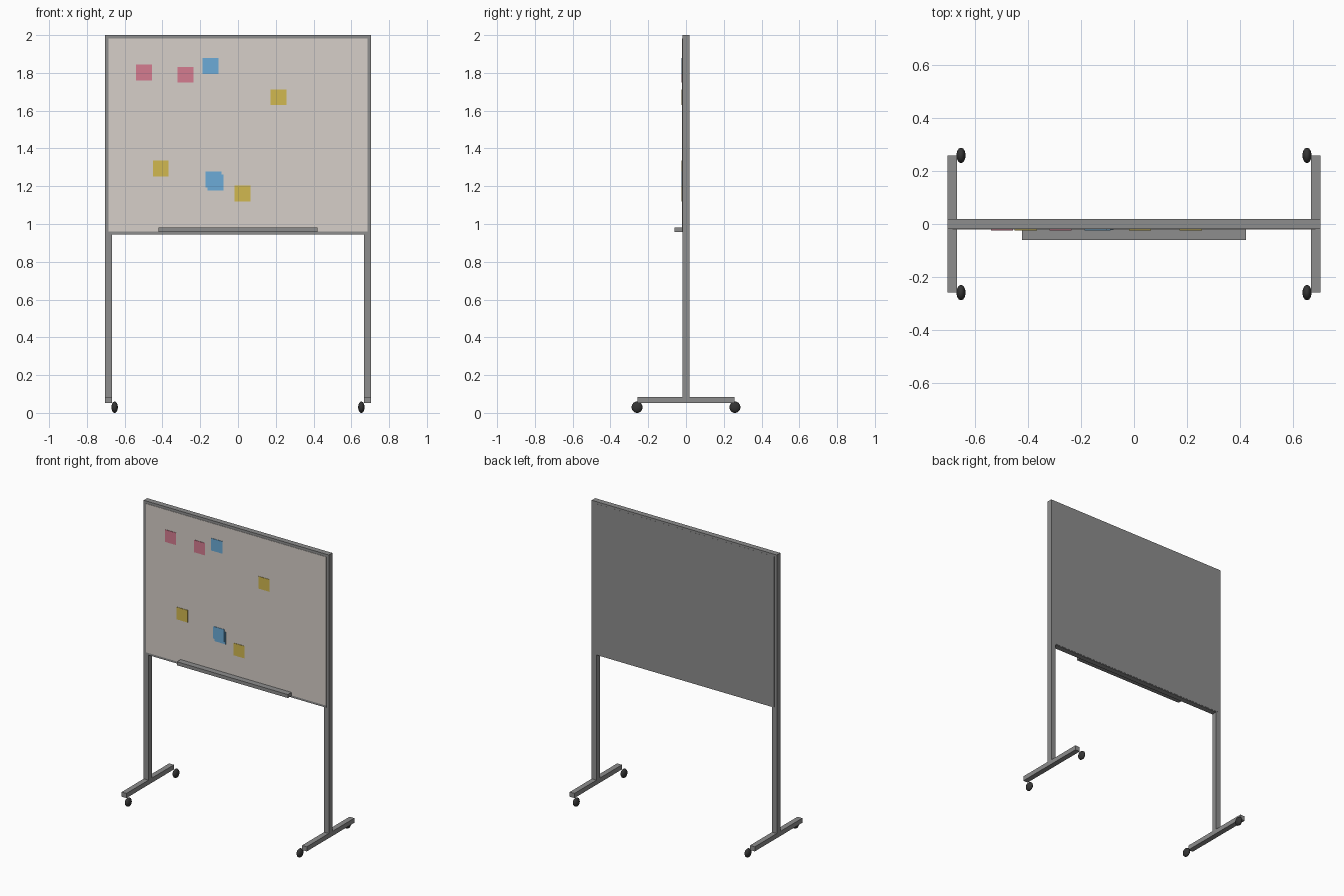
import bpy
import bmesh

if "Cube" in bpy.data.objects:
    bpy.data.objects.remove(bpy.data.objects["Cube"])


def material(name, r, g, b):
    m = bpy.data.materials.new(name)
    m.diffuse_color = (r, g, b, 1)
    m.use_nodes = True
    m.node_tree.nodes["Principled BSDF"].inputs["Base Color"].default_value = m.diffuse_color
    return m


grey = material("grey metal", 0.27, 0.27, 0.27)
white = material("board white", 0.67, 0.62, 0.58)
black = material("black rubber", 0.035, 0.035, 0.035)
pink = material("pink paper", 0.66, 0.20, 0.28)
blue = material("blue paper", 0.15, 0.41, 0.68)
yellow = material("yellow paper", 0.64, 0.48, 0.08)


def finish(name, bm, mat):
    me = bpy.data.meshes.new(name)
    bm.to_mesh(me)
    bm.free()
    me.materials.append(mat)
    ob = bpy.data.objects.new(name, me)
    bpy.context.collection.objects.link(ob)
    return ob


def box(name, x, y, z, mat):
    """Box from three (min, max) ranges."""
    bm = bmesh.new()
    bmesh.ops.create_cube(bm, size=1)
    for v in bm.verts:
        v.co = [(a + b) / 2 + c * (b - a) for c, (a, b) in zip(v.co, (x, y, z))]
    return finish(name, bm, mat)


# Side stands: upright post, floor foot and two casters each
for side, s in (("left", -1), ("right", 1)):
    xr = tuple(sorted((s * 0.704, s * 0.668)))
    box(side + "_post", xr, (-0.019, 0.019), (0.08, 2.0), grey)
    box(side + "_foot", xr, (-0.258, 0.258), (0.053, 0.085), grey)
    for end, e in (("front", -1), ("back", 1)):
        bm = bmesh.new()
        bmesh.ops.create_uvsphere(bm, u_segments=24, v_segments=14, radius=1)
        for v in bm.verts:
            v.co = (s * 0.653 + v.co.x * 0.017, e * 0.259 + v.co.y * 0.029,
                    0.030 + v.co.z * 0.030)
        for f in bm.faces:
            f.smooth = True
        finish(side + "_" + end + "_wheel", bm, black)

# Board: backing panel, top and bottom rails, writing surface
box("top_rail", (-0.668, 0.668), (-0.019, 0.019), (1.982, 2.0), grey)
box("bottom_rail", (-0.685, 0.685), (-0.0195, 0.018), (0.945, 0.962), grey)
box("back_panel", (-0.685, 0.685), (-0.017, 0.0195), (0.95, 1.985), grey)
box("writing_surface", (-0.685, 0.685), (-0.021, -0.016), (0.96, 1.982), white)

# Pen tray
box("pen_tray", (-0.422, 0.422), (-0.061, -0.017), (0.957, 0.981), grey)

# Sticky notes: centre x, centre z, paper, thickness
notes = [(-0.498, 1.802, pink, 0.003), (-0.277, 1.79, pink, 0.003),
         (-0.145, 1.837, blue, 0.003), (0.214, 1.671, yellow, 0.003),
         (-0.409, 1.293, yellow, 0.003), (-0.130, 1.235, blue, 0.003),
         (-0.119, 1.220, blue, 0.0025), (0.023, 1.162, yellow, 0.003)]
for i, (x, z, mat, t) in enumerate(notes):
    box("sticky_note_%d" % (i + 1), (x - 0.042, x + 0.042),
        (-0.021 - t, -0.020), (z - 0.042, z + 0.042), mat)
